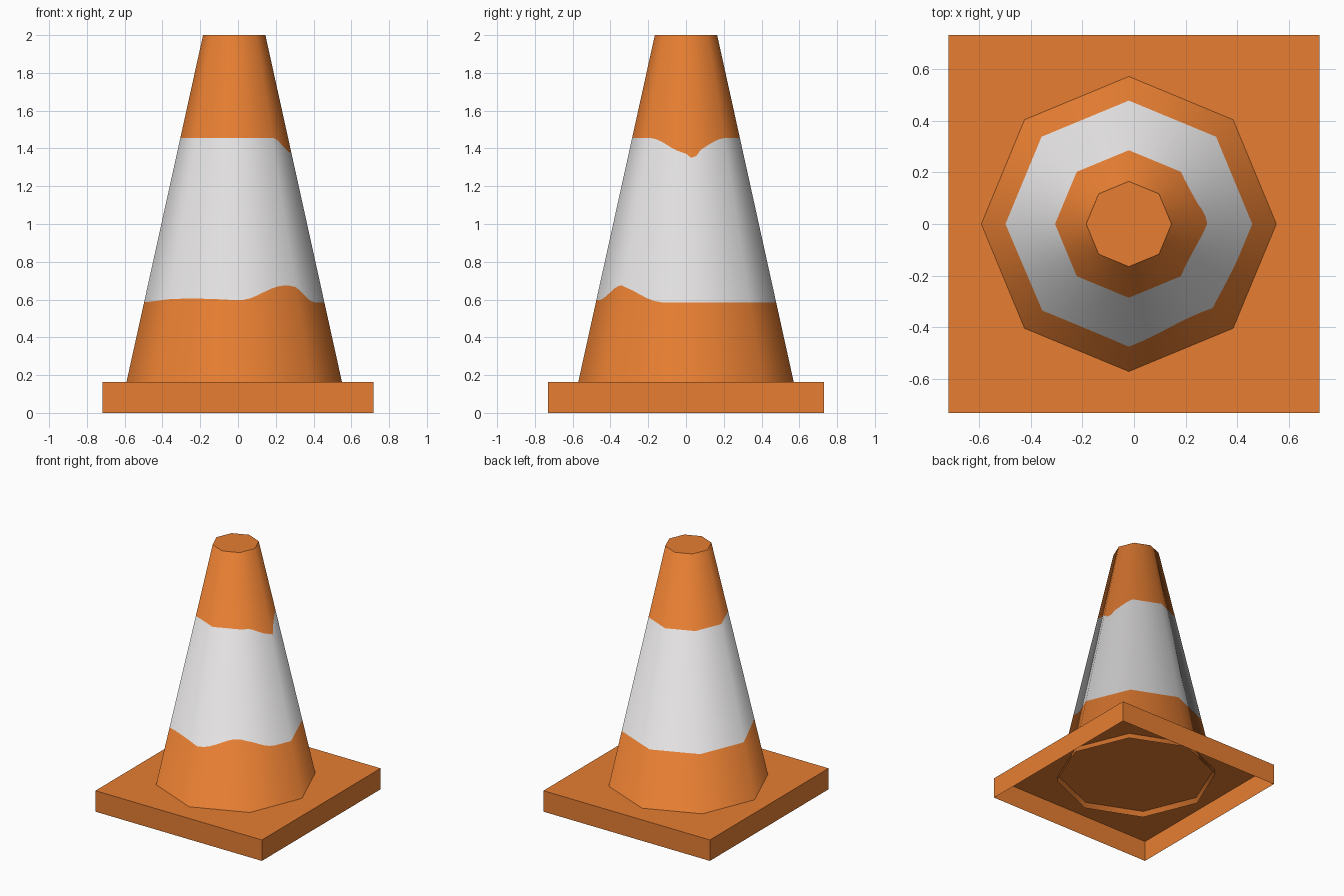
import bpy, bmesh, math
from mathutils import Vector

if "Cube" in bpy.data.objects:
    bpy.data.objects.remove(bpy.data.objects["Cube"])

CX = -0.02                 # cone axis is slightly off the base centre
PLATE = 0.163              # height of the base plate
LIP = 0.12                 # cone passes through the plate down to here
Z0, Z1 = 0.165, 2.0        # reference heights for the cone taper
R0, R1 = 0.57, 0.165       # corner radii at those heights
SIDES, SUB = 8, 8          # octagon, each flat side split into strips


def material(name, rgb):
    m = bpy.data.materials.new(name)
    m.diffuse_color = (*rgb, 1)
    m.use_nodes = True
    m.node_tree.nodes["Principled BSDF"].inputs["Base Color"].default_value = m.diffuse_color
    return m


orange = material("orange", (0.80, 0.21, 0.032))
white = material("off_white", (0.78, 0.765, 0.765))


def finish(bm, name, mats):
    me = bpy.data.meshes.new(name)
    bm.to_mesh(me)
    bm.free()
    for m in mats:
        me.materials.append(m)
    ob = bpy.data.objects.new(name, me)
    bpy.context.collection.objects.link(ob)
    return ob


def corner(i, z):
    a = 2 * math.pi * i / SIDES
    r = R0 + (R1 - R0) * (z - Z0) / (Z1 - Z0)
    return Vector((CX + r * math.cos(a), r * math.sin(a), z))


def bump(deg, centre, half):
    d = abs((deg - centre + 180) % 360 - 180) / half
    return 0.5 + 0.5 * math.cos(math.pi * d) if d < 1 else 0


def stripe_low(deg):
    return 0.585 + 0.09 * bump(deg, -52, 36) + 0.02 * bump(deg, -120, 70)


def stripe_high(deg):
    return 1.455 - 0.08 * bump(deg, 2, 45) - 0.03 * bump(deg, 8, 10)


# Base: shallow square tray, open underneath
bm = bmesh.new()
X, Y = 0.717, 0.73
square = [(-X, -Y), (X, -Y), (X, Y), (-X, Y)]
low = [bm.verts.new((x, y, 0)) for x, y in square]
top = [bm.verts.new((x, y, PLATE)) for x, y in square]
for i in range(4):
    j = (i + 1) % 4
    bm.faces.new((low[i], low[j], top[j], top[i]))
bm.faces.new(top)
finish(bm, "base", [orange])

# Cone: octagonal shell with an uneven painted white stripe, open lip below
bm = bmesh.new()
columns = []
for k in range(SIDES * SUB):
    i, t = divmod(k, SUB)
    deg = 360 * k / (SIDES * SUB)
    columns.append([bm.verts.new(corner(i, z).lerp(corner(i + 1, z), t / SUB))
                    for z in (LIP, stripe_low(deg), stripe_high(deg), Z1)])
for k, a in enumerate(columns):
    b = columns[(k + 1) % len(columns)]
    for r in range(3):
        f = bm.faces.new((a[r], b[r], b[r + 1], a[r + 1]))
        f.smooth = True
        f.material_index = 1 if r == 1 else 0
bm.faces.new([c[3] for c in columns]).smooth = True
cone = finish(bm, "cone", [orange, white])

# Soft rounded shading around the sides, flat top
me = cone.data
normals = [None] * len(me.loops)
for p in me.polygons:
    for li in p.loop_indices:
        co = me.vertices[me.loops[li].vertex_index].co
        if len(p.vertices) == 4:
            d = Vector((co.x - CX, co.y, 0)).normalized()
            normals[li] = (d + Vector((0, 0, 0.9))).normalized()
        else:
            normals[li] = Vector((0, 0, 1))
me.normals_split_custom_set(normals)
